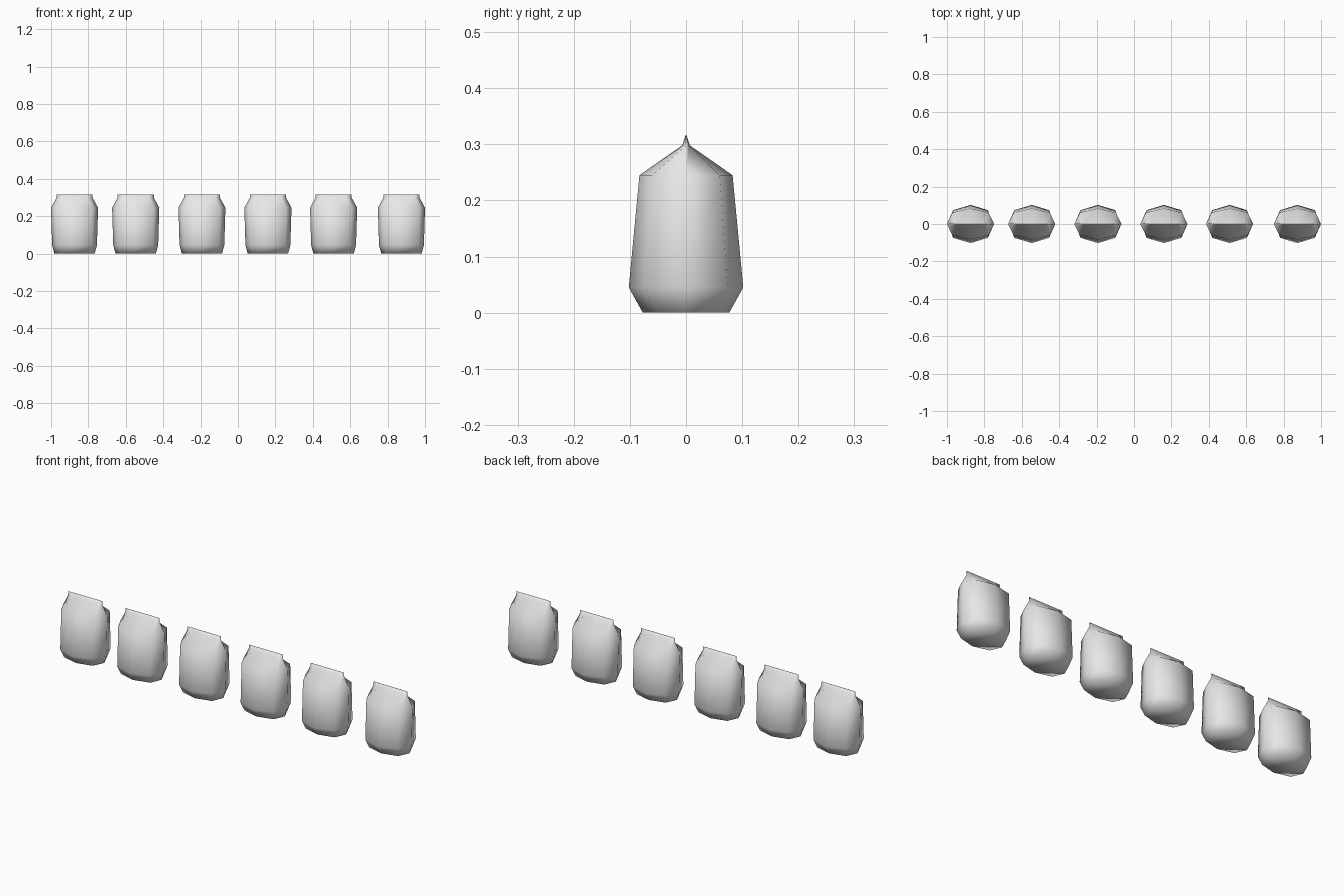
import bpy, bmesh

cube = bpy.data.objects.get("Cube")
if cube:
    bpy.data.objects.remove(cube, do_unlink=True)

# Plain grey packaging
grey = bpy.data.materials.new("light_grey")
grey.use_nodes = True
color = (0.8, 0.8, 0.8, 1)
grey.diffuse_color = color
grey.node_tree.nodes["Principled BSDF"].inputs["Base Color"].default_value = color

# Rings from base to seal: height, half width, corner x, corner y, half depth
RINGS = [
    (0.0, 0.108, 0.083, 0.056, 0.077),
    (0.045, 0.12, 0.093, 0.074, 0.102),
    (0.245, 0.126, 0.097, 0.06, 0.083),
    (0.298, 0.097, 0.07, 0.005, 0.007),
    (0.317, 0.097, 0.07, 0.0005, 0.0005),
]


def pouch_mesh():
    """Eight-sided pouch with a tapered body, shoulders and a pinched seal."""
    bm = bmesh.new()
    rings = []
    for z, w, cx, cy, d in RINGS:
        outline = [(w, 0), (cx, cy), (0, d), (-cx, cy),
                   (-w, 0), (-cx, -cy), (0, -d), (cx, -cy)]
        rings.append([bm.verts.new((x, y, z)) for x, y in outline])
    for low, high in zip(rings, rings[1:]):
        for i in range(8):
            j = (i + 1) % 8
            bm.faces.new((low[i], low[j], high[j], high[i]))
    bm.faces.new(rings[0][::-1])
    bm.faces.new(rings[-1])
    for face in bm.faces:
        face.smooth = True
    mesh = bpy.data.meshes.new("pouch")
    bm.to_mesh(mesh)
    bm.free()
    mesh.materials.append(grey)
    return mesh


# Row of pouches
mesh = pouch_mesh()
for n, x in enumerate((-0.874, -0.547, -0.193, 0.16, 0.511, 0.874), 1):
    pouch = bpy.data.objects.new(f"pouch_{n}", mesh)
    pouch.location.x = x
    bpy.context.collection.objects.link(pouch)
